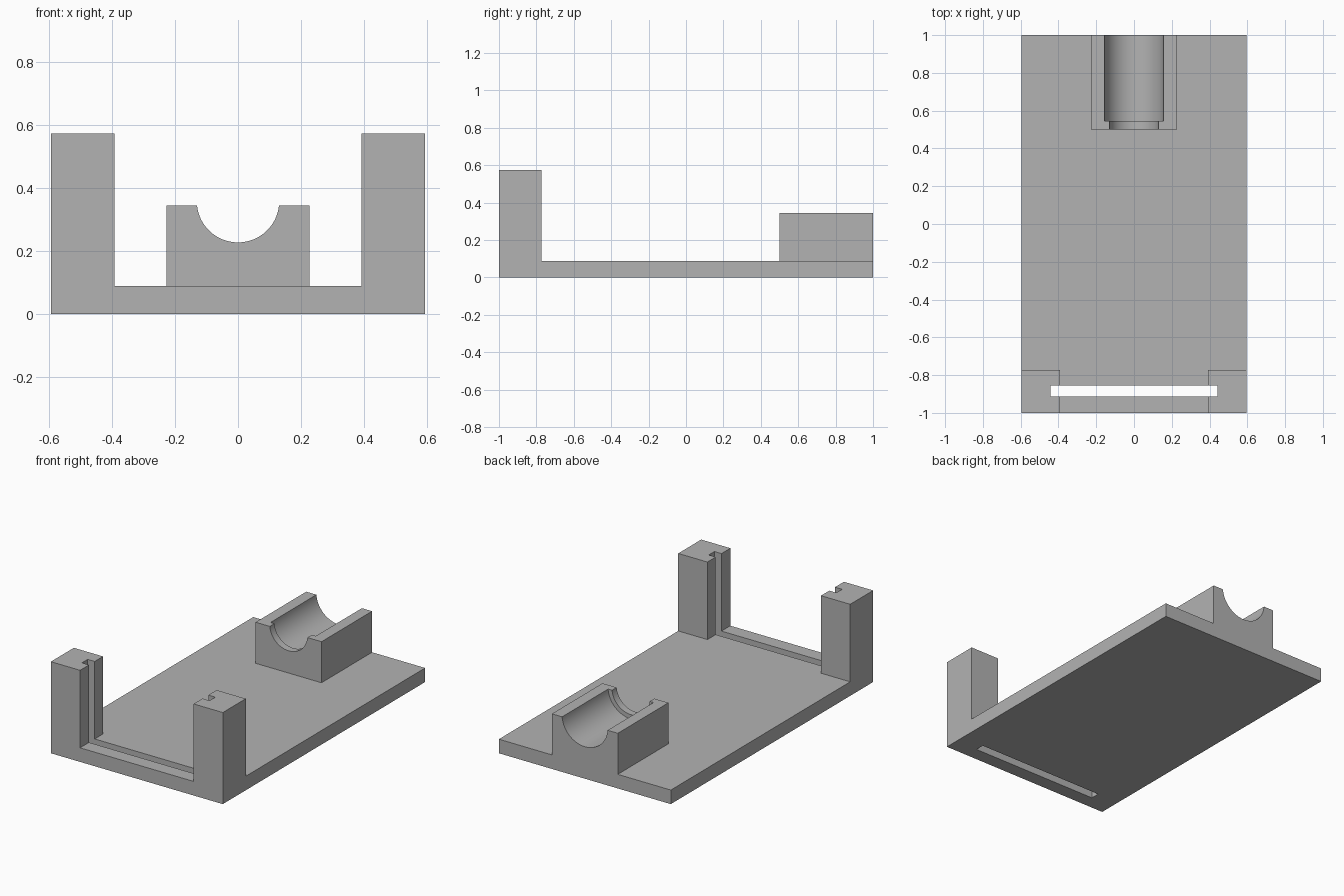
import bpy
import math

cube = bpy.data.objects.get("Cube")
if cube:
    bpy.data.objects.remove(cube, do_unlink=True)

gray = bpy.data.materials.new("light gray")
gray.use_nodes = True
gray.diffuse_color = (0.45, 0.45, 0.45, 1)
gray.node_tree.nodes["Principled BSDF"].inputs["Base Color"].default_value = (0.45, 0.45, 0.45, 1)

PLATE_TOP = 0.088
HALF_WIDTH = 0.595


def prism(name, profile, place_low, place_high):
    """Closed solid between two placements of the same flat profile."""
    n = len(profile)
    verts = [place_low(a, b) for a, b in profile] + [place_high(a, b) for a, b in profile]
    faces = [tuple(reversed(range(n))), tuple(range(n, 2 * n))]
    faces += [(i, (i + 1) % n, n + (i + 1) % n, n + i) for i in range(n)]
    mesh = bpy.data.meshes.new(name)
    mesh.from_pydata(verts, [], faces)
    mesh.materials.append(gray)
    obj = bpy.data.objects.new(name, mesh)
    bpy.context.collection.objects.link(obj)
    return obj


def box(name, x0, x1, y0, y1, z0, z1):
    outline = [(x0, y0), (x1, y0), (x1, y1), (x0, y1)]
    return prism(name, outline, lambda x, y: (x, y, z0), lambda x, y: (x, y, z1))


def groove(name, radius, y0, y1):
    """Horizontal round bar running along y."""
    count = 96
    angles = [2 * math.pi * i / count for i in range(count)]
    circle = [(radius * math.cos(a), 0.358 + radius * math.sin(a)) for a in angles]
    return prism(name, circle, lambda x, z: (x, y1, z), lambda x, z: (x, y0, z))


def combine(target, tool, operation):
    mod = target.modifiers.new(tool.name, "BOOLEAN")
    mod.operation = operation
    mod.solver = "EXACT"
    mod.object = tool
    bpy.context.view_layer.objects.active = target
    bpy.ops.object.modifier_apply(modifier=mod.name)
    bpy.data.objects.remove(tool, do_unlink=True)


# Base plate with two front posts and the rear cradle block
stand = box("stand", -HALF_WIDTH, HALF_WIDTH, -1, 1, 0, PLATE_TOP)
for side, x0, x1 in (("left", 0.393, HALF_WIDTH), ("right", -HALF_WIDTH, -0.393)):
    combine(stand, box(side + "_post", x0, x1, -1, -0.773, 0.04, 0.573), "UNION")
combine(stand, box("cradle", -0.228, 0.228, 0.5, 1, 0.04, 0.345), "UNION")

# Panel slot through the plate and into both posts
combine(stand, box("slot", -0.442, 0.442, -0.912, -0.855, -0.1, 0.7), "DIFFERENCE")

# Stepped round channel: narrow front lip, wider bed behind it
combine(stand, groove("lip_channel", 0.131, 0.4, 0.7), "DIFFERENCE")
combine(stand, groove("bed_channel", 0.158, 0.545, 1.1), "DIFFERENCE")

bpy.ops.object.select_all(action="DESELECT")
stand.select_set(True)
bpy.context.view_layer.objects.active = stand
bpy.ops.object.shade_smooth_by_angle(angle=math.radians(30))
